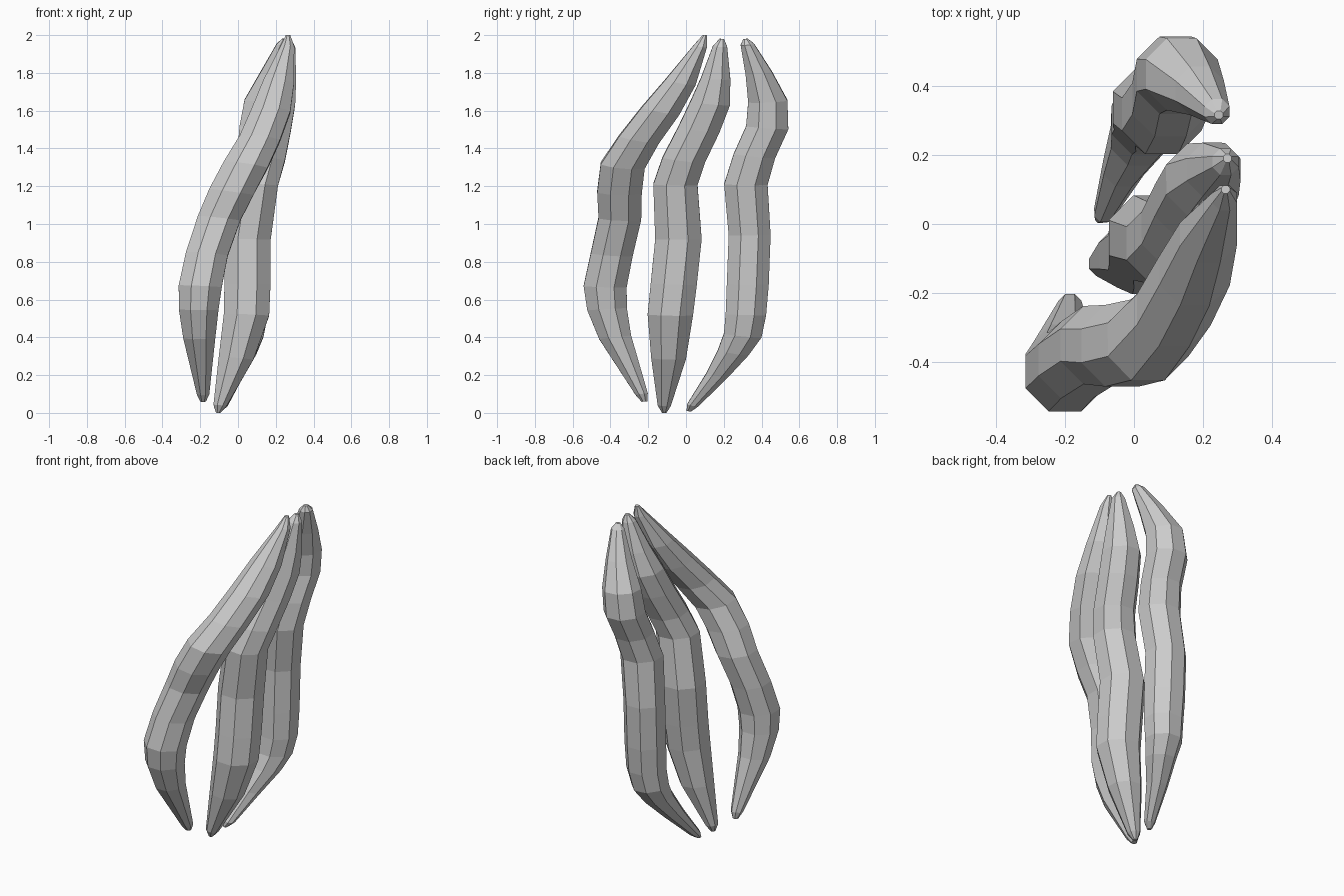
import bpy, bmesh, math
from mathutils import Vector

SIDES = 8
TILT = .3   # how far each ring leans from level toward the strand direction


def strand(name, rings):
    """Loft octagonal rings (z, centre x, centre y, half width) into a closed strand."""
    bm = bmesh.new()
    loops = []
    centres = [Vector((cx, cy, z)) for z, cx, cy, half in rings]
    for k, (z, cx, cy, half) in enumerate(rings):
        r = half / math.cos(math.pi / SIDES)
        along = (centres[min(k + 1, len(rings) - 1)] - centres[max(k - 1, 0)]).normalized()
        up = Vector((0, 0, 1))
        lean = up.rotation_difference(up.lerp(along, TILT))
        loop = []
        for i in range(SIDES):
            a = (i + .5) * math.tau / SIDES
            p = centres[k] + lean @ Vector((r * math.cos(a), r * math.sin(a), 0))
            p.z = max(0, min(2, p.z))
            loop.append(bm.verts.new(p))
        loops.append(loop)
    for a, b in zip(loops, loops[1:]):
        for i in range(SIDES):
            j = (i + 1) % SIDES
            bm.faces.new((a[i], a[j], b[j], b[i]))
    bm.faces.new(loops[0][::-1])
    bm.faces.new(loops[-1])
    mesh = bpy.data.meshes.new(name)
    bm.to_mesh(mesh)
    bm.free()
    bpy.context.collection.objects.link(bpy.data.objects.new(name, mesh))


# Front strand
strand("front_strand", [
    (.06, -.185, -.22, .015), (.10, -.185, -.235, .033), (.40, -.205, -.375, .085),
    (.55, -.208, -.418, .105), (.67, -.20, -.428, .114), (.84, -.165, -.393, .111),
    (1.03, -.10, -.35, .113), (1.17, -.035, -.352, .118), (1.31, .04, -.335, .117),
    (1.45, .115, -.248, .107), (1.60, .175, -.135, .102), (1.75, .215, -.03, .082),
    (1.94, .262, .075, .036), (2.0, .265, .10, .012)])

# Middle strand
strand("middle_strand", [
    (.0, -.105, -.115, .012), (.04, -.095, -.115, .035), (.29, -.01, -.092, .092),
    (.52, .045, -.083, .12), (.68, .05, -.065, .122), (.92, .05, -.04, .123),
    (1.21, .095, -.056, .117), (1.34, .135, -.012, .113), (1.50, .17, .068, .110),
    (1.64, .198, .128, .105), (1.77, .23, .157, .078), (1.94, .265, .18, .038),
    (1.98, .27, .19, .012)])

# Rear strand
strand("rear_strand", [
    (.01, -.10, .015, .012), (.04, -.085, .035, .03), (.20, -.03, .165, .058),
    (.32, .015, .25, .082), (.41, .035, .30, .10), (.52, .05, .317, .107),
    (.68, .05, .327, .111), (.94, .05, .337, .111), (1.21, .08, .317, .115),
    (1.36, .105, .362, .11), (1.51, .12, .43, .112), (1.65, .138, .433, .104),
    (1.80, .19, .385, .07), (1.95, .24, .325, .036), (1.98, .245, .315, .012)])
